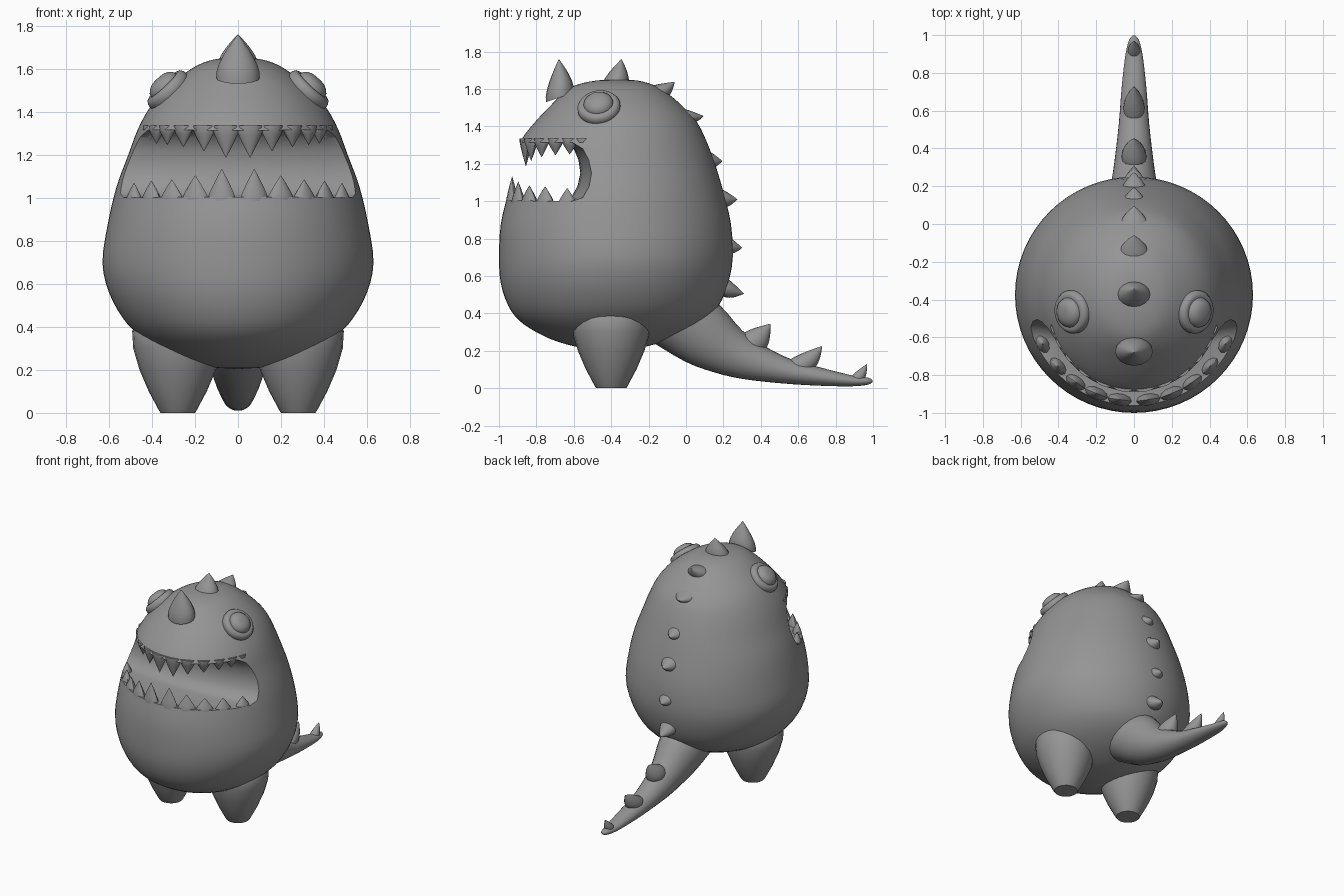
import bpy, bmesh, math
from mathutils import Vector

if "Cube" in bpy.data.objects:
    bpy.data.objects.remove(bpy.data.objects["Cube"])

skin = bpy.data.materials.new("grey_skin")
skin.diffuse_color = (0.3, 0.3, 0.3, 1)
skin.use_nodes = True
skin.node_tree.nodes["Principled BSDF"].inputs["Base Color"].default_value = skin.diffuse_color


def finish(name, bm, angle=40):
    bmesh.ops.recalc_face_normals(bm, faces=bm.faces)
    me = bpy.data.meshes.new(name)
    bm.to_mesh(me)
    bm.free()
    ob = bpy.data.objects.new(name, me)
    bpy.context.collection.objects.link(ob)
    me.materials.append(skin)
    shade(ob, angle)
    return ob


def shade(ob, angle=40):
    bpy.ops.object.select_all(action='DESELECT')
    ob.select_set(True)
    bpy.context.view_layer.objects.active = ob
    bpy.ops.object.shade_smooth_by_angle(angle=math.radians(angle))


def loft(bm, rings, n):
    """Skin a list of (centre, u axis, v axis) ellipses and cap both ends."""
    loops = []
    for c, u, v in rings:
        loops.append([bm.verts.new(c + u * math.cos(a) + v * math.sin(a))
                      for a in (2 * math.pi * i / n for i in range(n))])
    for p, q in zip(loops, loops[1:]):
        for i in range(n):
            bm.faces.new((p[i], p[(i + 1) % n], q[(i + 1) % n], q[i]))
    bm.faces.new(loops[0])
    bm.faces.new(loops[-1])


def spline(rows, steps):
    """Catmull-Rom interpolation through rows of numbers."""
    rows = [Vector(r) for r in rows]
    out = []
    for i in range(len(rows) - 1):
        a, b, c, d = (rows[max(0, min(len(rows) - 1, i + k))] for k in (-1, 0, 1, 2))
        for s in range(steps):
            t = s / steps
            out.append(b + (c - a) * t / 2 + (a * 2 - b * 5 + c * 4 - d) * t * t / 2
                       + (b * 3 - a - c * 3 + d) * t ** 3 / 2)
    return out + [rows[-1]]


def spike(bm, base, tip, u, v, n=12, sink=0.0, power=1.4):
    """Bulging cone with an elliptical base and a rounded tip."""
    axis = tip - base
    rings = [(base - axis.normalized() * sink, u, v)] if sink else []
    for t in (0, .2, .4, .6, .8, .93, .99):
        s = 1 - t ** power
        rings.append((base + axis * t, u * s, v * s))
    loft(bm, rings, n)


# Body: height, half width, front y, back y
body_rows = spline([
    (.205, .02, -.42, -.38), (.215, .14, -.55, -.25), (.25, .27, -.69, -.12),
    (.30, .375, -.80, 0), (.36, .46, -.89, .10), (.44, .535, -.95, .175),
    (.56, .60, -.99, .225), (.70, .63, -1, .25), (.88, .605, -.99, .24),
    (1.05, .565, -.95, .20), (1.20, .51, -.92, .155), (1.32, .465, -.885, .11),
    (1.42, .41, -.81, .06), (1.50, .345, -.735, -.01), (1.57, .26, -.665, -.09),
    (1.62, .18, -.59, -.17), (1.645, .10, -.48, -.26), (1.65, .02, -.38, -.34)], 3)
bm = bmesh.new()
loft(bm, [(Vector((0, (f + b) / 2, z)), Vector((w, 0, 0)), Vector((0, (b - f) / 2, 0)))
          for z, w, f, b in body_rows], 64)
body = finish("body", bm)

# Mouth cavity: rounded slot through the whole jaw, back wall bulging forward
slot = [(-1.4, 1.01), (-.60, 1.0), (-.545, 1.02), (-.51, 1.08), (-.495, 1.15),
        (-.505, 1.22), (-.53, 1.28), (-.58, 1.315), (-1.4, 1.31)]
bm = bmesh.new()
stations = []
for k in range(-8, 9):
    x = k * .1
    push = .07 * max(0, 1 - (x / .55) ** 2)
    stations.append([bm.verts.new((x, y - push, z)) for y, z in slot])
for p, q in zip(stations, stations[1:]):
    for i in range(len(slot)):
        j = (i + 1) % len(slot)
        bm.faces.new((p[i], p[j], q[j], q[i]))
bm.faces.new(stations[0])
bm.faces.new(stations[-1])
cutter = finish("mouth_cutter", bm)
mod = body.modifiers.new("mouth", 'BOOLEAN')
mod.object = cutter
mod.operation = 'DIFFERENCE'
mod.solver = 'EXACT'
bpy.context.view_layer.objects.active = body
bpy.ops.object.modifier_apply(modifier=mod.name)
bpy.data.objects.remove(cutter)
shade(body, 40)


# Teeth along both jaw rims
def teeth(name, z, width, front, back, spec):
    cy, d = (front + back) / 2, (back - front) / 2
    bm = bmesh.new()
    for x, half, tip_z in spec:
        for s in (-1, 1):
            y = cy - d * math.sqrt(1 - (x / width) ** 2)
            out = Vector((s * x / width ** 2, (y - cy) / d ** 2, 0)).normalized()
            along = Vector((-out.y, out.x, 0))
            base = Vector((s * x, y, z)) - out * .03
            tip = Vector((s * x, y, tip_z)) - out * .03
            spike(bm, base, tip, along * half, out * .032, 10, .02, 1.15)
    finish(name, bm, 50)


teeth("upper_teeth", 1.315, .465, -.89, .11,
      [(.06, .062, 1.185), (.17, .055, 1.215), (.272, .05, 1.235),
       (.352, .045, 1.245), (.405, .045, 1.25), (.437, .04, 1.26)])
teeth("lower_teeth", 1.0, .575, -.965, .21,
      [(.08, .065, 1.135), (.21, .065, 1.105), (.325, .06, 1.085),
       (.425, .055, 1.08), (.51, .05, 1.07)])

# Legs
for side, s in (("left", 1), ("right", -1)):
    bm = bmesh.new()
    loft(bm, [(Vector((s * .28, -.4, z)), Vector((r, 0, 0)), Vector((0, r, 0)))
              for z, r in [(0, .08), (.01, .087), (.1, .135), (.2, .178), (.3, .207),
                           (.38, .212), (.45, .17), (.5, .08)]], 24)
    finish(side + "_leg", bm)

# Tail: lower y z, upper y z, half width
bm = bmesh.new()
rings = []
for r in spline([(-.17, .24, .03, .56, .19), (0, .14, .185, .44, .155),
                 (.15, .085, .3, .31, .12), (.3, .05, .42, .225, .1),
                 (.5, .027, .57, .152, .08), (.7, .014, .73, .108, .066),
                 (.88, .01, .89, .068, .047), (.97, .018, .975, .056, .027),
                 (.998, .033, .998, .042, .006)], 3):
    lo, hi = Vector((0, r[0], r[1])), Vector((0, r[2], r[3]))
    rings.append(((lo + hi) / 2, Vector((r[4], 0, 0)), (hi - lo) / 2))
loft(bm, rings, 24)
finish("tail", bm)

# Back spikes: base start y z, base end y z, tip y z, half width
spikes = [(-.75, 1.56, -.6, 1.61, -.68, 1.76, .1), (-.445, 1.635, -.305, 1.635, -.345, 1.76, .09),
          (-.2, 1.61, -.1, 1.55, -.06, 1.638, .078), (-.035, 1.5, .035, 1.42, .095, 1.455, .075),
          (.1, 1.28, .14, 1.18, .195, 1.215, .06), (.175, 1.07, .205, .965, .275, 1.01, .065),
          (.225, .81, .24, .72, .3, .75, .055), (.2, .6, .215, .485, .31, .505, .065),
          (.3, .29, .43, .215, .452, .345, .065), (.55, .15, .69, .11, .728, .226, .055),
          (.88, .06, .955, .05, .968, .13, .032)]
bm = bmesh.new()
for ay, az, by, bz, ty, tz, w in spikes:
    a, b = Vector((0, ay, az)), Vector((0, by, bz))
    spike(bm, (a + b) / 2, Vector((0, ty, tz)), Vector((w, 0, 0)), (b - a) / 2, 16, .03)
finish("back_spikes", bm, 50)

# Eyes: flattened socket disc with a domed eyeball
for side, s in (("left", 1), ("right", -1)):
    normal = Vector((s * .68, -.12, .72)).normalized()
    v = Vector((0, 1, 0))
    v = (v - normal * v.dot(normal)).normalized()
    u = normal.cross(v)
    c = Vector((s * .325, -.465, 1.5))
    for part, prof in (("socket", [(-.05, .1), (-.01, .115), (.012, .115), (.028, .105), (.034, .09), (.03, .07)]),
                       ("eyeball", [(0, .08), (.03, .08), (.046, .074), (.06, .06), (.069, .04), (.072, .015)])):
        bm = bmesh.new()
        loft(bm, [(c + normal * h, u * r, v * r) for h, r in prof], 32)
        finish(f"{side}_eye_{part}", bm, 60)
